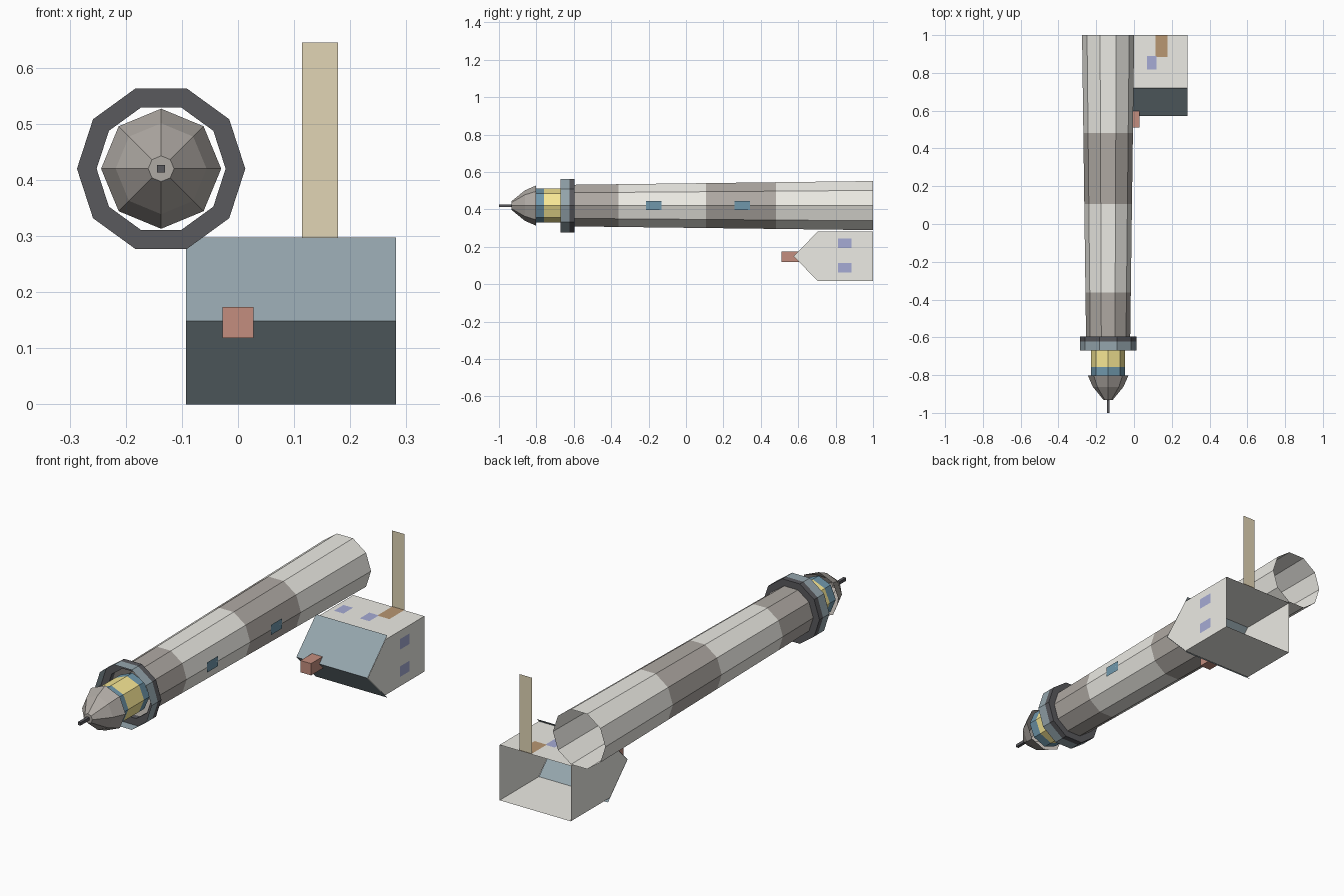
import bpy, bmesh, math

if "Cube" in bpy.data.objects:
    bpy.data.objects.remove(bpy.data.objects["Cube"])

CX, CZ = -0.137, 0.42          # tower axis (runs along y)


def mat(name, r, g, b):
    m = bpy.data.materials.new(name)
    m.diffuse_color = (r, g, b, 1)
    m.use_nodes = True
    m.node_tree.nodes["Principled BSDF"].inputs["Base Color"].default_value = m.diffuse_color
    return m


WHITE = mat("white_wall", 0.84, 0.83, 0.78)
BAND = mat("brown_grey", 0.43, 0.40, 0.37)
BLACK = mat("black", 0.10, 0.10, 0.11)
SLATE = mat("slate", 0.30, 0.38, 0.42)
YELLOW = mat("lamp_yellow", 0.93, 0.80, 0.30)
BLUE = mat("frame_blue", 0.16, 0.31, 0.41)
PURPLE = mat("house_glass", 0.38, 0.41, 0.66)
BRICK = mat("brick", 0.55, 0.27, 0.21)
WOOD = mat("door_wood", 0.48, 0.31, 0.17)
SAND = mat("path_sand", 0.75, 0.66, 0.46)


def mesh(name, verts, faces, mats, slots=None, fix=True):
    me = bpy.data.meshes.new(name)
    me.from_pydata(verts, [], faces)
    for m in mats:
        me.materials.append(m)
    for p, s in zip(me.polygons, slots or []):
        p.material_index = s
    if fix:
        bm = bmesh.new()
        bm.from_mesh(me)
        bmesh.ops.recalc_face_normals(bm, faces=bm.faces)
        bm.to_mesh(me)
        bm.free()
    ob = bpy.data.objects.new(name, me)
    bpy.context.collection.objects.link(ob)
    return ob


def lathe(name, profile, n, mats, bands=None, cap=False, loop=False):
    """Turn (y, radius) points about the tower axis; bands = slot per segment."""
    verts, faces, slots = [], [], []
    for y, r in profile:
        for k in range(n):
            a = 2 * math.pi * k / n
            verts.append((CX + r * math.cos(a), y, CZ + r * math.sin(a)))
    rows = len(profile)
    for i in range(rows if loop else rows - 1):
        j = (i + 1) % rows
        for k in range(n):
            q = (k + 1) % n
            faces.append((i * n + k, i * n + q, j * n + q, j * n + k))
            slots.append(bands[i] if bands else 0)
    if cap:
        faces.append(tuple(range((rows - 1) * n, rows * n)))
        slots.append(0)
    return mesh(name, verts, faces, mats, slots)


def box(name, x0, x1, y0, y1, z0, z1, m):
    v = [(x, y, z) for x in (x0, x1) for y in (y0, y1) for z in (z0, z1)]
    f = [(0, 1, 3, 2), (4, 6, 7, 5), (0, 4, 5, 1), (2, 3, 7, 6), (0, 2, 6, 4), (1, 5, 7, 3)]
    return mesh(name, v, f, [m])


def panel_z(name, x0, x1, y0, y1, z, m):
    mesh(name, [(x0, y0, z), (x1, y0, z), (x1, y1, z), (x0, y1, z)], [(0, 1, 2, 3)], [m], fix=False)


def panel_x(name, x, y0, y1, z0, z1, m):
    mesh(name, [(x, y0, z0), (x, y1, z0), (x, y1, z1), (x, y0, z1)], [(0, 1, 2, 3)], [m], fix=False)


# Tapered banded tower, open at both ends
def tower_r(y):
    return 0.117 + 0.021 * (y + 0.593) / 1.593


lathe("tower", [(y, tower_r(y)) for y in (1, 0.482, 0.107, -0.362, -0.595)],
      10, [WHITE, BAND], [0, 1, 0, 1])
for i, y in enumerate((-0.172, 0.30)):
    panel_x(f"tower_window_{i}", CX + tower_r(y) + 0.0003, y - 0.041, y + 0.041, 0.396, 0.444, BLUE)

# Gallery floor ring and railing
lathe("gallery_floor", [(-0.595, 0.115), (-0.595, 0.15), (-0.622, 0.15), (-0.622, 0.115)],
      10, [BLACK], loop=True)
lathe("gallery_rail", [(-0.622, 0.15), (-0.67, 0.15)], 10, [SLATE])

# Lantern room, roof and spike
lathe("lantern", [(-0.60, 0.09), (-0.64, 0.09), (-0.758, 0.09), (-0.803, 0.09)],
      8, [YELLOW, BLUE], [1, 0, 1])
lathe("lantern_roof", [(-0.803, 0.107), (-0.862, 0.081), (-0.933, 0.023)], 8, [BAND], cap=True)
box("spike", CX - 0.007, CX + 0.007, -1, -0.925, CZ - 0.007, CZ + 0.007, BLACK)

# House: pentagon outline with gable walls, open at the foot
X0, X1 = -0.093, 0.282
outline = [(1, 0.017), (0.705, 0.017), (0.574, 0.149), (0.705, 0.281), (1, 0.281)]
v = [(x, y, z) for x in (X0, X1) for y, z in outline]
mesh("house_walls", v, [(4, 3, 2, 1, 0), (5, 6, 7, 8, 9), (0, 1, 6, 5), (3, 4, 9, 8)], [WHITE])
v = [(x, y, z) for x in (X0, X1) for y, z in ((0.72, 0.0), (0.572, 0.149), (0.72, 0.297))]
mesh("house_roof", v, [(0, 3, 4, 1), (1, 4, 5, 2)], [SLATE], fix=False)
box("chimney", -0.028, 0.028, 0.51, 0.65, 0.118, 0.174, BRICK)

# House windows, door and path
for i, x in enumerate((0.094, -0.042)):
    panel_z(f"front_window_{i}", x - 0.025, x + 0.025, 0.818, 0.89, 0.283, PURPLE)
for i, z in enumerate((0.088, 0.218)):
    panel_x(f"side_window_{i}", X1 + 0.002, 0.812, 0.886, z - 0.025, z + 0.025, PURPLE)
panel_z("door", 0.114, 0.178, 0.885, 1.0, 0.283, WOOD)
mesh("path", [(0.114, 0.998, 0.283), (0.178, 0.998, 0.283), (0.178, 0.998, 0.645), (0.114, 0.998, 0.645)],
     [(0, 1, 2, 3)], [SAND], fix=False)
